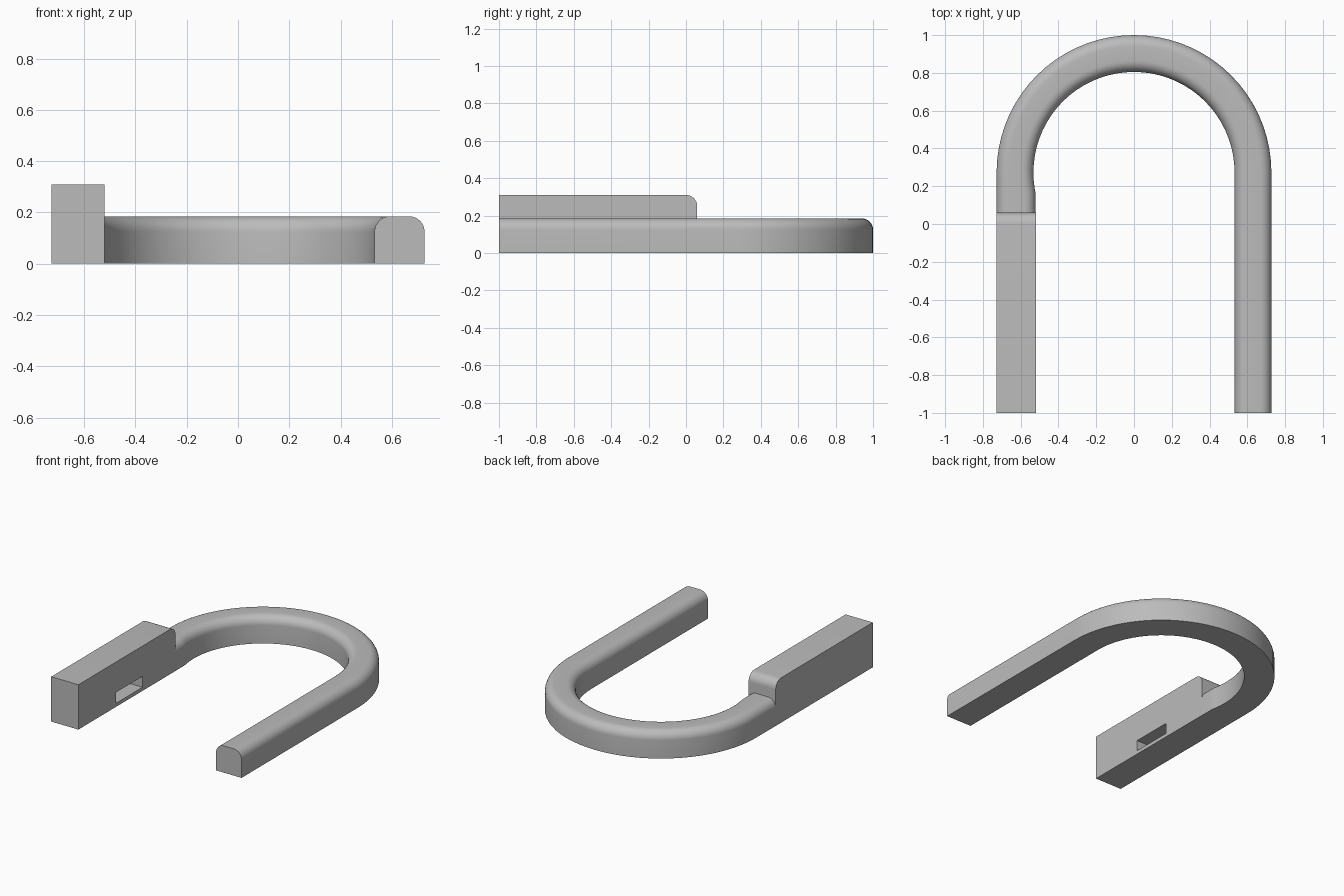
import bpy, bmesh
from math import sin, cos, pi, sqrt, radians
from mathutils import Vector

cube = bpy.data.objects.get("Cube")
if cube:
    bpy.data.objects.remove(cube, do_unlink=True)

R_OUT, R_IN, H = 0.7275, 0.5325, 0.185   # bow radii and height
CY = 1 - R_OUT                           # centre of the bend
FILLET = 0.06
BLOCK_IN, BLOCK_END, BLOCK_TOP = -0.52, 0.06, 0.31

grey = bpy.data.materials.new("plain grey")
grey.use_nodes = True
colour = (0.5, 0.5, 0.5, 1)
grey.diffuse_color = colour
grey.node_tree.nodes["Principled BSDF"].inputs["Base Color"].default_value = colour


def loft(name, rings):
    """Skin a list of closed rings of points and cap both ends."""
    bm = bmesh.new()
    rows = [[bm.verts.new(p) for p in ring] for ring in rings]
    n = len(rows[0])
    for a, b in zip(rows, rows[1:]):
        for i in range(n):
            j = (i + 1) % n
            bm.faces.new((a[i], a[j], b[j], b[i]))
    bm.faces.new(rows[0])
    bm.faces.new(rows[-1])
    bmesh.ops.recalc_face_normals(bm, faces=bm.faces)
    mesh = bpy.data.meshes.new(name)
    bm.to_mesh(mesh)
    bm.free()
    mesh.materials.append(grey)
    obj = bpy.data.objects.new(name, mesh)
    bpy.context.collection.objects.link(obj)
    return obj


def smooth(obj):
    bpy.ops.object.select_all(action="DESELECT")
    obj.select_set(True)
    bpy.context.view_layer.objects.active = obj
    bpy.ops.object.shade_smooth_by_angle(angle=radians(30))


def corner(cx, cz, start, steps=8):
    """Quarter circle running clockwise from the start angle."""
    return [(cx + FILLET * cos(start - pi / 2 * i / steps),
             cz + FILLET * sin(start - pi / 2 * i / steps)) for i in range(steps + 1)]


def bow_ring(inner, outer):
    """Flat-bottomed section with two rounded upper edges."""
    inner, outer = Vector((*inner, 0)), Vector((*outer, 0))
    width = (outer - inner).length
    across = (outer - inner) / width
    section = [(0, 0)] + corner(FILLET, H - FILLET, pi)
    section += corner(width - FILLET, H - FILLET, pi / 2) + [(width, 0)]
    return [inner + across * u + Vector((0, 0, z)) for u, z in section]


# Bow: straight long arm, half-circle bend, short blend into the block
rings = [bow_ring((R_IN, -1), (R_OUT, -1))]
SEGMENTS = 36
for i in range(SEGMENTS + 1):
    a = pi * i / SEGMENTS
    rings.append(bow_ring((R_IN * cos(a), CY + R_IN * sin(a)),
                          (R_OUT * cos(a), CY + R_OUT * sin(a))))
for y in (0.23, 0.19, 0.165, 0.145, BLOCK_END - 0.01):
    x = min(-sqrt(R_IN ** 2 - (CY - y) ** 2), BLOCK_IN - 0.0005)
    rings.append(bow_ring((x, y), (-R_OUT, y)))
smooth(loft("bow", rings))

# Lock block: side profile with a rounded upper end, extruded sideways
profile = [(-1, 0), (-1, BLOCK_TOP)]
profile += corner(BLOCK_END - FILLET, BLOCK_TOP - FILLET, pi / 2) + [(BLOCK_END, 0)]
block = loft("lock_block", [[(x, y, z) for y, z in profile] for x in (-R_OUT, BLOCK_IN)])

# Slot cut into the inner side of the block
slot = [(-0.59, 0.025), (-0.59, 0.10), (-0.30, 0.10), (-0.30, 0.025)]
cutter = loft("slot_cutter", [[(x, y, z) for y, z in slot]
                              for x in (BLOCK_IN - 0.15, BLOCK_IN + 0.1)])
cutter.hide_render = True
cut = block.modifiers.new("slot", "BOOLEAN")
cut.operation, cut.object, cut.solver = "DIFFERENCE", cutter, "EXACT"
bpy.context.view_layer.update()
graph = bpy.context.evaluated_depsgraph_get()
cut_mesh = bpy.data.meshes.new_from_object(block.evaluated_get(graph))
block.modifiers.clear()
block.data = cut_mesh
bpy.data.objects.remove(cutter, do_unlink=True)
smooth(block)
